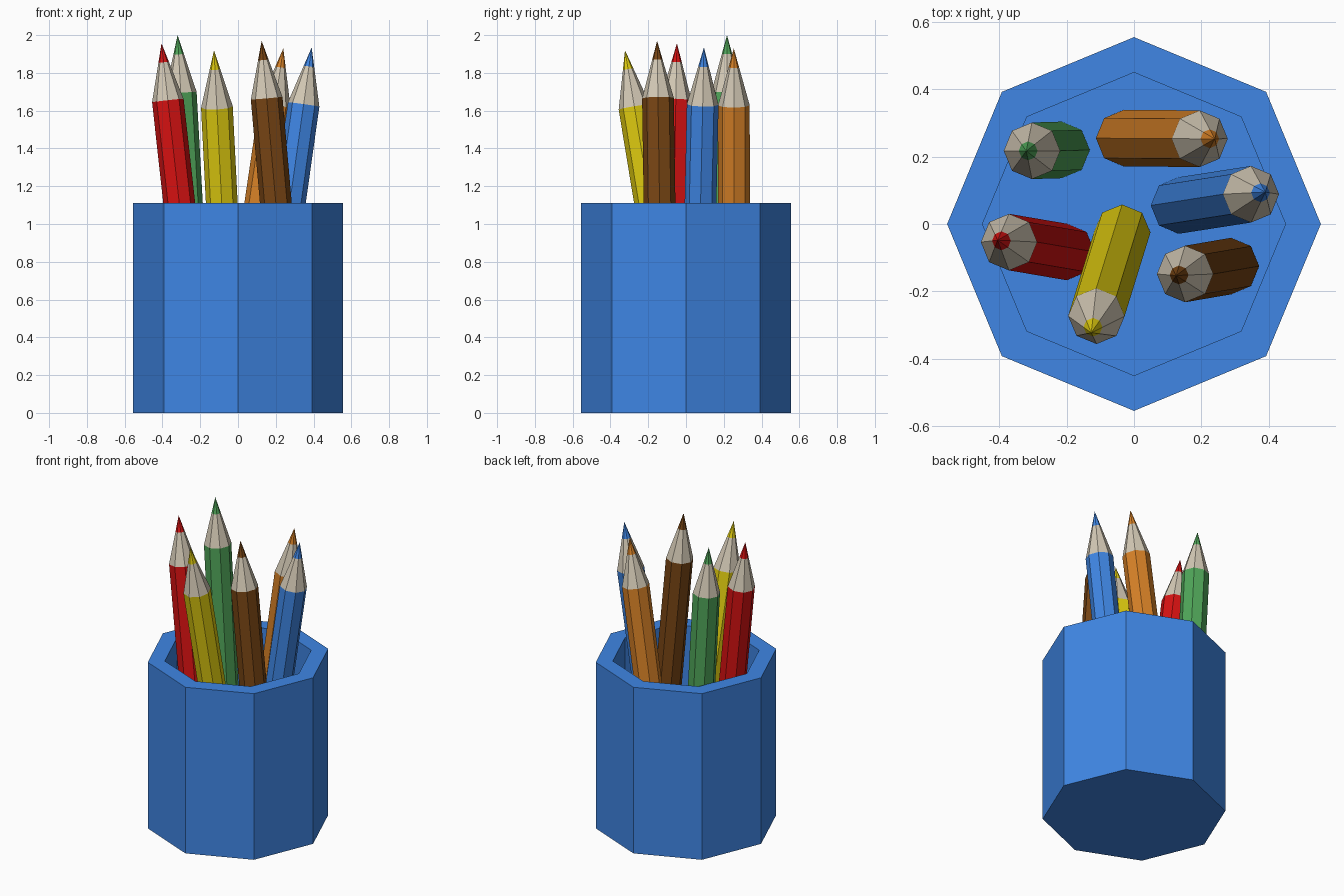
import bpy, bmesh
from math import sin, cos, tau
from mathutils import Vector

if "Cube" in bpy.data.objects:
    bpy.data.objects.remove(bpy.data.objects["Cube"])

SIDES = 8


def material(name, rgb):
    m = bpy.data.materials.new(name)
    m.diffuse_color = (*rgb, 1)
    m.use_nodes = True
    m.node_tree.nodes["Principled BSDF"].inputs["Base Color"].default_value = m.diffuse_color
    return m


def lathe(name, profile, mats, slots):
    """Eight-sided solid from a (radius, height) profile; slots = material per band."""
    bm = bmesh.new()
    rings = []
    for r, z in profile:
        n = SIDES if r else 1
        rings.append([bm.verts.new((r * cos(tau * i / n), r * sin(tau * i / n), z))
                      for i in range(n)])
    for a, b, slot in zip(rings, rings[1:], slots):
        if len(a) == 1 and len(b) == SIDES:
            bm.faces.new(b).material_index = slot      # flat cap at the start
            continue
        if len(b) == 1 and profile[-1][1] == profile[-2][1] and b is rings[-1]:
            bm.faces.new(a).material_index = slot      # flat cap at the end
            continue
        for i in range(SIDES):
            j = (i + 1) % SIDES
            quad = [a[i], a[j], b[0]] if len(b) == 1 else [a[i], a[j], b[j], b[i]]
            bm.faces.new(quad).material_index = slot
    bmesh.ops.delete(bm, geom=[v for v in bm.verts if not v.link_faces], context='VERTS')
    bmesh.ops.recalc_face_normals(bm, faces=bm.faces)
    me = bpy.data.meshes.new(name)
    bm.to_mesh(me)
    bm.free()
    for m in mats:
        me.materials.append(m)
    ob = bpy.data.objects.new(name, me)
    bpy.context.collection.objects.link(ob)
    return ob


# Hollow octagonal cup
blue = material("cup_blue", (0.05, 0.24, 0.78))
lathe("cup", [(0, 0), (0.555, 0), (0.555, 1.11), (0.45, 1.11), (0.45, 0.1), (0, 0.1)],
      [blue], [0] * 5)

# Pencils: colour, centre of the base (x, y), tip (x, y, z)
wood = material("bare_wood", (0.65, 0.58, 0.46))
pencils = {
    "red":    ((0.69, 0.006, 0.006), (-0.20, -0.083), (-0.405, -0.048, 1.957)),
    "green":  ((0.08, 0.38, 0.10),   (-0.215, 0.22),  (-0.32, 0.217, 2.0)),
    "yellow": ((0.75, 0.61, 0.005),  (-0.035, -0.025), (-0.127, -0.323, 1.92)),
    "brown":  ((0.19, 0.06, 0.007),  (0.288, -0.125), (0.125, -0.153, 1.97)),
    "orange": ((0.68, 0.22, 0.02),   (-0.03, 0.255),  (0.24, 0.253, 1.93)),
    "blue":   ((0.05, 0.24, 0.78),   (0.133, 0.055),  (0.39, 0.095, 1.935)),
}
for name, (rgb, base, tip) in pencils.items():
    base, tip = Vector((*base, 0.11)), Vector(tip)
    axis = tip - base
    h = axis.length
    ob = lathe(name + "_pencil",
               [(0, 0), (0.084, 0), (0.084, h - 0.305), (0.028, h - 0.102), (0, h)],
               [material(name + "_paint", rgb), wood], [0, 0, 1, 0])
    ob.location = base
    ob.rotation_mode = 'QUATERNION'
    ob.rotation_quaternion = Vector((0, 0, 1)).rotation_difference(axis)
